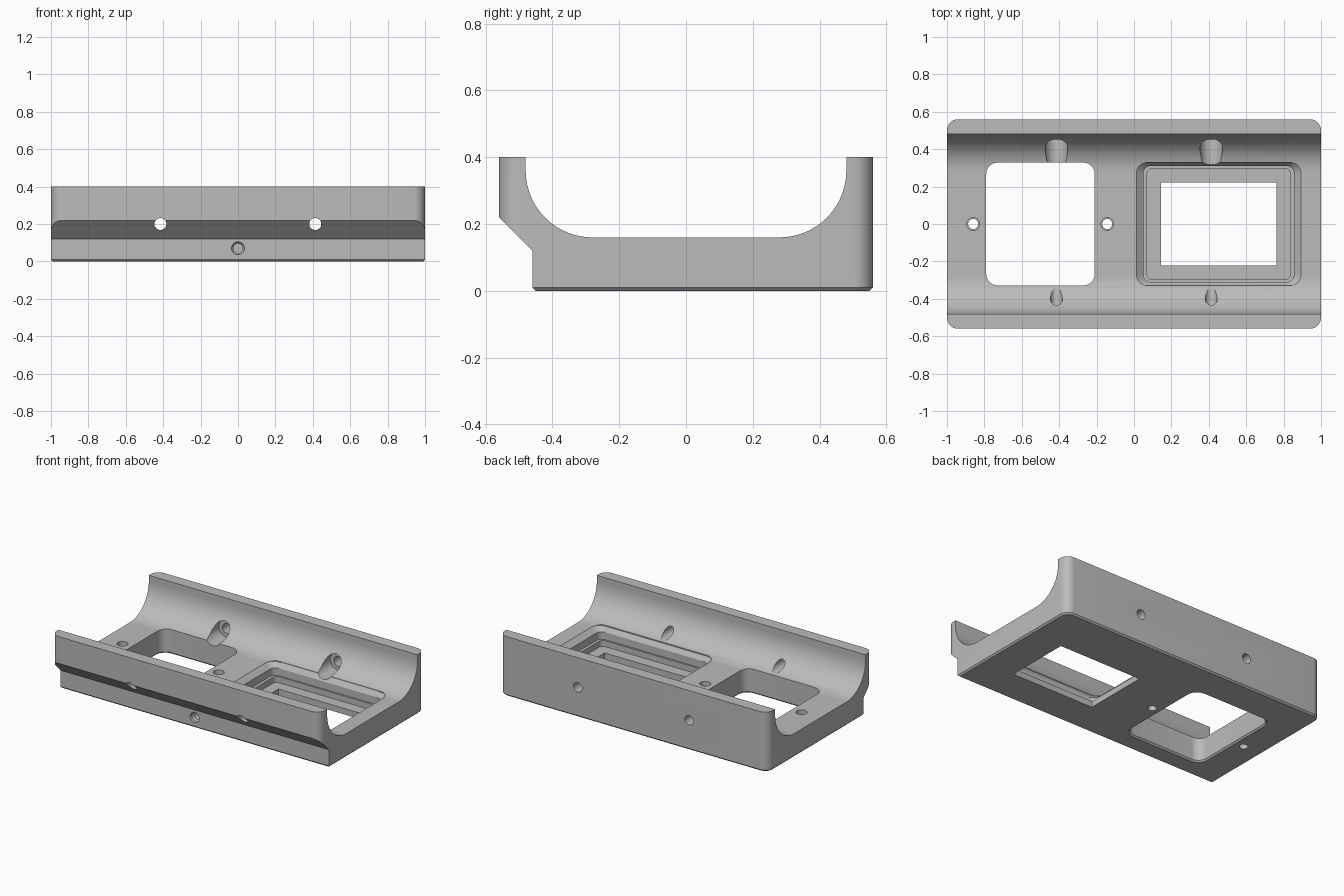
import bpy, bmesh
from math import sin, cos, pi, radians

cube = bpy.data.objects.get("Cube")
if cube:
    bpy.data.objects.remove(cube, do_unlink=True)

grey = bpy.data.materials.new("plain_grey")
grey.use_nodes = True
grey.diffuse_color = (0.5, 0.5, 0.5, 1)
grey.node_tree.nodes["Principled BSDF"].inputs["Base Color"].default_value = (0.5, 0.5, 0.5, 1)


def loft(name, rings):
    """Closed solid skinned through rings with equal point counts."""
    bm = bmesh.new()
    loops = [[bm.verts.new(p) for p in ring] for ring in rings]
    n = len(loops[0])
    for a, b in zip(loops, loops[1:]):
        for i in range(n):
            j = (i + 1) % n
            bm.faces.new((a[i], a[j], b[j], b[i]))
    bm.faces.new(loops[0][::-1])
    bm.faces.new(loops[-1])
    bmesh.ops.recalc_face_normals(bm, faces=bm.faces)
    mesh = bpy.data.meshes.new(name)
    bm.to_mesh(mesh)
    bm.free()
    mesh.materials.append(grey)
    obj = bpy.data.objects.new(name, mesh)
    bpy.context.collection.objects.link(obj)
    return obj


def rounded_rect(cx, hx, hy, r, z, steps=8):
    """Ring in a horizontal plane, centred on y = 0."""
    ring = []
    for q, (sx, sy) in enumerate(((1, 1), (-1, 1), (-1, -1), (1, -1))):
        for k in range(steps + 1):
            t = (q + k / steps) * pi / 2
            ring.append((cx + sx * (hx - r) + r * cos(t), sy * (hy - r) + r * sin(t), z))
    return ring


def bore(name, axis, x, other, stations, n=32):
    """Round cutter along y or z; stations are (position, radius)."""
    rings = []
    for pos, r in stations:
        ring = []
        for i in range(n):
            u, v = r * cos(2 * pi * i / n), r * sin(2 * pi * i / n)
            ring.append((x + u, pos, other + v) if axis == "y" else (x + u, other + v, pos))
        rings.append(ring)
    return loft(name, rings)


def combine(target, cutter, operation):
    mod = target.modifiers.new(cutter.name, "BOOLEAN")
    mod.object, mod.operation, mod.solver = cutter, operation, "EXACT"
    bpy.context.view_layer.objects.active = target
    bpy.ops.object.modifier_apply(modifier=mod.name)
    bpy.data.objects.remove(cutter, do_unlink=True)


# Cradle body: U-shaped section with a stepped front
FLOOR, R, CY = 0.16, 0.2, 0.28
section = [(-0.45, 0), (0.55, 0), (0.7, 0.15), (0.7, 0.4), (0.48, 0.4)]
arc = [(CY + R * cos(t), FLOOR + R - R * sin(t)) for t in (pi / 2 * k / 20 for k in range(21))]
section += arc + [(-y, z) for y, z in reversed(arc)]
section += [(-0.48, 0.4), (-0.7, 0.4), (-0.7, 0.36), (-0.46, 0.12), (-0.46, 0.01)]
body = loft("cradle_body", [[(x, y, z) for y, z in section] for x in (-1.2, 1.2)])

# Rounded outer corners and the chamfered bottom edge
outline = loft("outline", [rounded_rect(0, 1 - c, 0.56 - c, 0.06 - c, z)
                           for c, z in ((0.02, -0.01), (0, 0.01), (0, 0.5))])
combine(body, outline, "INTERSECT")

cutters = []
# Open window
cutters.append(loft("open_window", [rounded_rect(-0.5, 0.29 + g, 0.328 + g, 0.06 + g, z)
                                    for g, z in ((0.02, -0.01), (0, 0.01), (0, 0.3))]))
# Stepped pocket with a rectangular opening
pocket = ((0.308, 0.222, 0.002, -0.1), (0.308, 0.222, 0.002, 0.04),
          (0.383, 0.298, 0.03, 0.04), (0.383, 0.298, 0.03, 0.08),
          (0.403, 0.31, 0.04, 0.08), (0.403, 0.31, 0.04, 0.13),
          (0.44, 0.33, 0.06, 0.16), (0.44, 0.33, 0.06, 0.3))
cutters.append(loft("stepped_pocket", [rounded_rect(0.453, hx, hy, r, z) for hx, hy, r, z in pocket]))
# Cross bores with a counterbore inside the back wall
for x in (-0.415, 0.413):
    cutters.append(bore("cross_bore", "y", x, 0.2,
                        ((-0.7, 0.032), (0.1, 0.032), (0.1, 0.06), (0.475, 0.06), (0.475, 0.032), (0.7, 0.032))))
# Screw holes through the floor
for x in (-0.86, -0.143):
    cutters.append(bore("floor_hole", "z", x, 0,
                        ((-0.1, 0.027), (0.13, 0.027), (0.13, 0.034), (0.3, 0.034))))
# Blind hole in the front
cutters.append(bore("front_hole", "y", 0, 0.07,
                    ((-0.6, 0.034), (-0.44, 0.034), (-0.43, 0.025), (-0.2, 0.025))))
for cutter in cutters:
    combine(body, cutter, "DIFFERENCE")

for o in bpy.context.selected_objects:
    o.select_set(False)
body.select_set(True)
bpy.context.view_layer.objects.active = body
bpy.ops.object.shade_smooth_by_angle(angle=radians(25))
